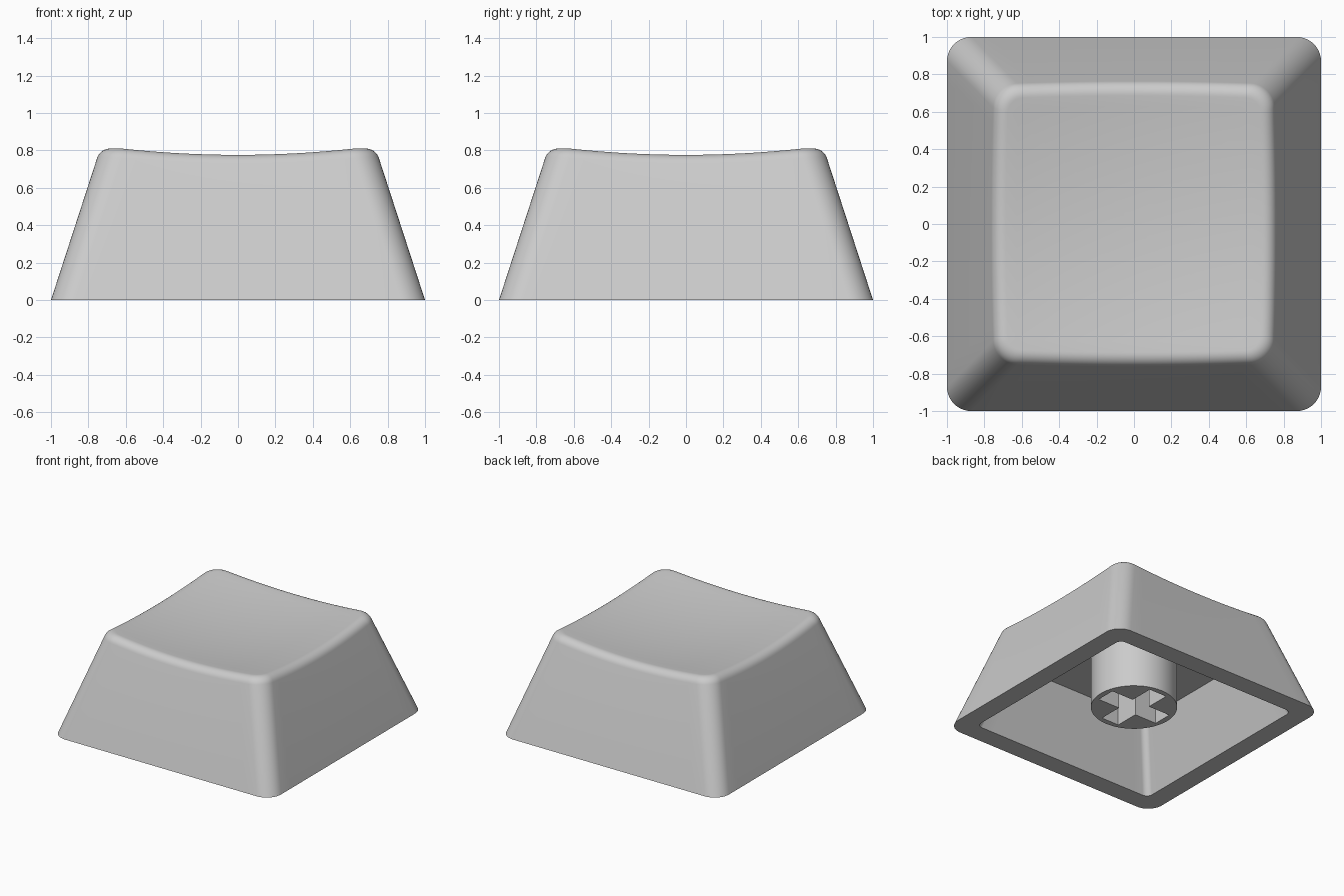
import bpy, bmesh, math
from mathutils import Vector

if "Cube" in bpy.data.objects:
    bpy.data.objects.remove(bpy.data.objects["Cube"])

SLOPE = 0.325            # inward lean of the walls per unit of height
ARC, EDGE = 10, 16       # segments per rounded corner and per straight side

grey = bpy.data.materials.new("light grey plastic")
grey.diffuse_color = (0.6, 0.6, 0.6, 1)
grey.use_nodes = True
grey.node_tree.nodes["Principled BSDF"].inputs["Base Color"].default_value = grey.diffuse_color


def finish(name, bm):
    bmesh.ops.recalc_face_normals(bm, faces=bm.faces)
    mesh = bpy.data.meshes.new(name)
    bm.to_mesh(mesh)
    bm.free()
    obj = bpy.data.objects.new(name, mesh)
    bpy.context.collection.objects.link(obj)
    mesh.materials.append(grey)
    return obj


def smooth(obj):
    bpy.ops.object.select_all(action='DESELECT')
    obj.select_set(True)
    bpy.context.view_layer.objects.active = obj
    bpy.ops.object.shade_smooth_by_angle(angle=math.radians(30))


# Rounded square outline: pairs of corner-centre direction and outward normal
outline = []
corners = [Vector((1, 1)), Vector((-1, 1)), Vector((-1, -1)), Vector((1, -1))]
for k, core in enumerate(corners):
    for i in range(ARC + 1):
        a = math.pi / 2 * (k + i / ARC)
        outline.append((core, Vector((math.cos(a), math.sin(a)))))
    a = math.pi / 2 * (k + 1)
    for i in range(1, EDGE):
        outline.append((core.lerp(corners[(k + 1) % 4], i / EDGE),
                        Vector((math.cos(a), math.sin(a)))))


def point(pair, half, radius):
    return pair[0] * (half - radius) + pair[1] * radius


def dish(p):
    return 0.732 + 0.092 * p.length_squared


def flat_ring(half, radius, z):
    return [point(q, half, radius).to_3d() + Vector((0, 0, z)) for q in outline]


# Shell: ceiling, inner walls, rim, outer walls, rounded lip and dished top
rings = [flat_ring(0.84 - SLOPE * 0.53, 0.05, 0.53),
         flat_ring(0.84, 0.05, 0),
         flat_ring(1, 0.13, 0)]
lip = []
for q in outline:
    half = 0.74
    for _ in range(8):
        z = dish(point(q, half, 0.13))
        half = 1 - SLOPE * z
    low = point(q, half + SLOPE * 0.055, 0.13)
    mid = point(q, half, 0.13)
    top = point(q, half - 0.06, 0.075)
    lip.append((Vector((*low, z - 0.055)), Vector((*mid, z)), Vector((*top, dish(top)))))
for i in range(9):
    t = i / 8
    a, b, c = (1 - t) ** 2, 2 * t * (1 - t) * 0.81, t * t
    rings.append([(p * a + q * b + r * c) / (a + b + c) for p, q, r in lip])
for i in range(1, 12):
    s = 1 - i / 12
    ring = []
    for _, _, p in lip:
        xy = p.xy * s
        ring.append(Vector((*xy, dish(xy))))
    rings.append(ring)

bm = bmesh.new()
loops = [[bm.verts.new(p) for p in ring] for ring in rings]
n = len(outline)
for lo, hi in zip(loops, loops[1:]):
    for i in range(n):
        j = (i + 1) % n
        bm.faces.new((lo[i], lo[j], hi[j], hi[i]))
bm.faces.new(loops[0])
centre = bm.verts.new((0, 0, 0.732))
for i in range(n):
    bm.faces.new((loops[-1][i], loops[-1][(i + 1) % n], centre))
smooth(finish("keycap_shell", bm))


def prism(name, outline_xy, z0, z1):
    bm = bmesh.new()
    face = bm.faces.new([bm.verts.new((x, y, z0)) for x, y in outline_xy])
    new = bmesh.ops.extrude_face_region(bm, geom=[face], use_keep_orig=True)
    verts = [v for v in new["geom"] if isinstance(v, bmesh.types.BMVert)]
    bmesh.ops.translate(bm, verts=verts, vec=(0, 0, z1 - z0))
    return finish(name, bm)


# Stem with a cross-shaped socket
circle = [(0.325 * math.cos(i * math.tau / 64), 0.325 * math.sin(i * math.tau / 64))
          for i in range(64)]
stem = prism("stem", circle, 0.1, 0.54)
L, W = 0.28, 0.08
cross = []
for k in range(4):
    c, s = round(math.cos(k * math.pi / 2)), round(math.sin(k * math.pi / 2))
    cross += [(c * x - s * y, s * x + c * y) for x, y in ((L, -W), (L, W), (W, W))]
cutter = prism("socket_cutter", cross, 0.0, 0.5)
cutter.hide_render = True
cut = stem.modifiers.new("socket", 'BOOLEAN')
cut.operation = 'DIFFERENCE'
cut.solver = 'EXACT'
cut.object = cutter
bpy.context.view_layer.objects.active = stem
bpy.ops.object.modifier_apply(modifier=cut.name)
bpy.data.objects.remove(cutter)
smooth(stem)
